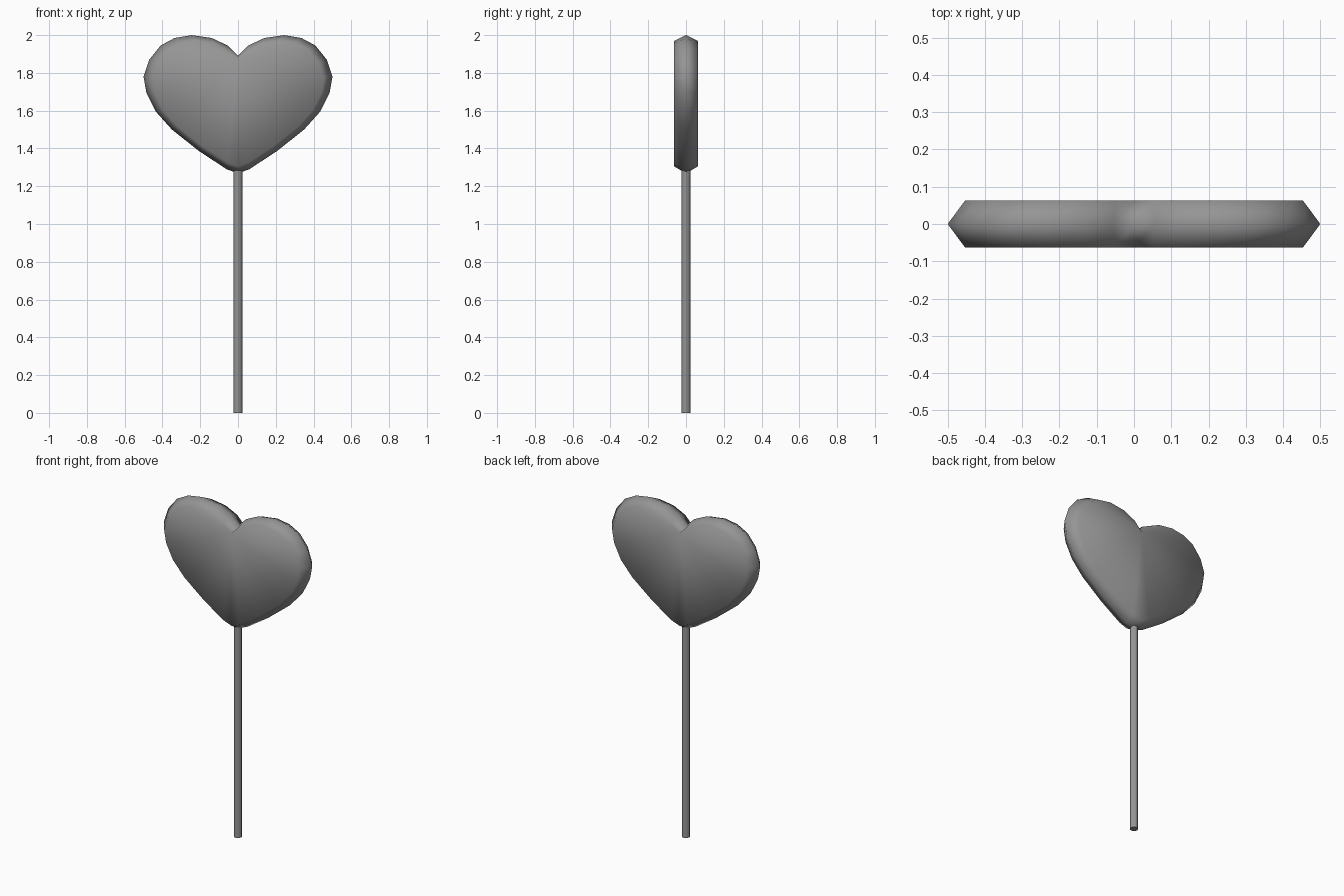
import bpy, bmesh

cube = bpy.data.objects.get("Cube")
if cube:
    bpy.data.objects.remove(cube, do_unlink=True)

grey = bpy.data.materials.new("plain grey")
grey.use_nodes = True
colour = (0.3, 0.3, 0.3, 1)
grey.diffuse_color = colour
grey.node_tree.nodes["Principled BSDF"].inputs["Base Color"].default_value = colour

# Half outline of the candy, from the notch around to the tip
half = [(0, 1.89), (0.055, 1.945), (0.14, 1.985), (0.245, 2.0), (0.335, 1.985),
        (0.41, 1.945), (0.47, 1.87), (0.5, 1.78), (0.485, 1.695), (0.435, 1.595),
        (0.35, 1.5), (0.205, 1.385), (0.06, 1.29), (0, 1.268)]
outline = half + [(-x, z) for x, z in reversed(half[1:-1])]
CENTRE_Z, INSET, HALF_DEPTH = 1.67, 0.907, 0.063

# Heart candy: widest ring in the middle, smaller flat face on each side
bm = bmesh.new()


def ring(y, scale):
    return [bm.verts.new((x * scale, y, CENTRE_Z + (z - CENTRE_Z) * scale))
            for x, z in outline]


front, middle, back = ring(-HALF_DEPTH, INSET), ring(0, 1), ring(HALF_DEPTH, INSET)
n = len(outline)
for a, b in ((front, middle), (middle, back)):
    for i in range(n):
        j = (i + 1) % n
        bm.faces.new((a[i], a[j], b[j], b[i]))
# Flat faces fan out from the notch
for face_ring in (front, back):
    for i in range(1, n - 1):
        bm.faces.new((face_ring[0], face_ring[i], face_ring[i + 1]))
bmesh.ops.recalc_face_normals(bm, faces=bm.faces)
mesh = bpy.data.meshes.new("heart_candy")
bm.to_mesh(mesh)
bm.free()
mesh.materials.append(grey)
mesh.shade_smooth()
heart = bpy.data.objects.new("heart_candy", mesh)
bpy.context.collection.objects.link(heart)

# Stick, running a little way into the candy
STICK_TOP = 1.3
bpy.ops.mesh.primitive_cylinder_add(vertices=12, radius=0.023, depth=STICK_TOP,
                                    location=(0, 0, STICK_TOP / 2))
stick = bpy.context.object
stick.name = "stick"
stick.data.materials.append(grey)
bpy.ops.object.shade_smooth_by_angle()
